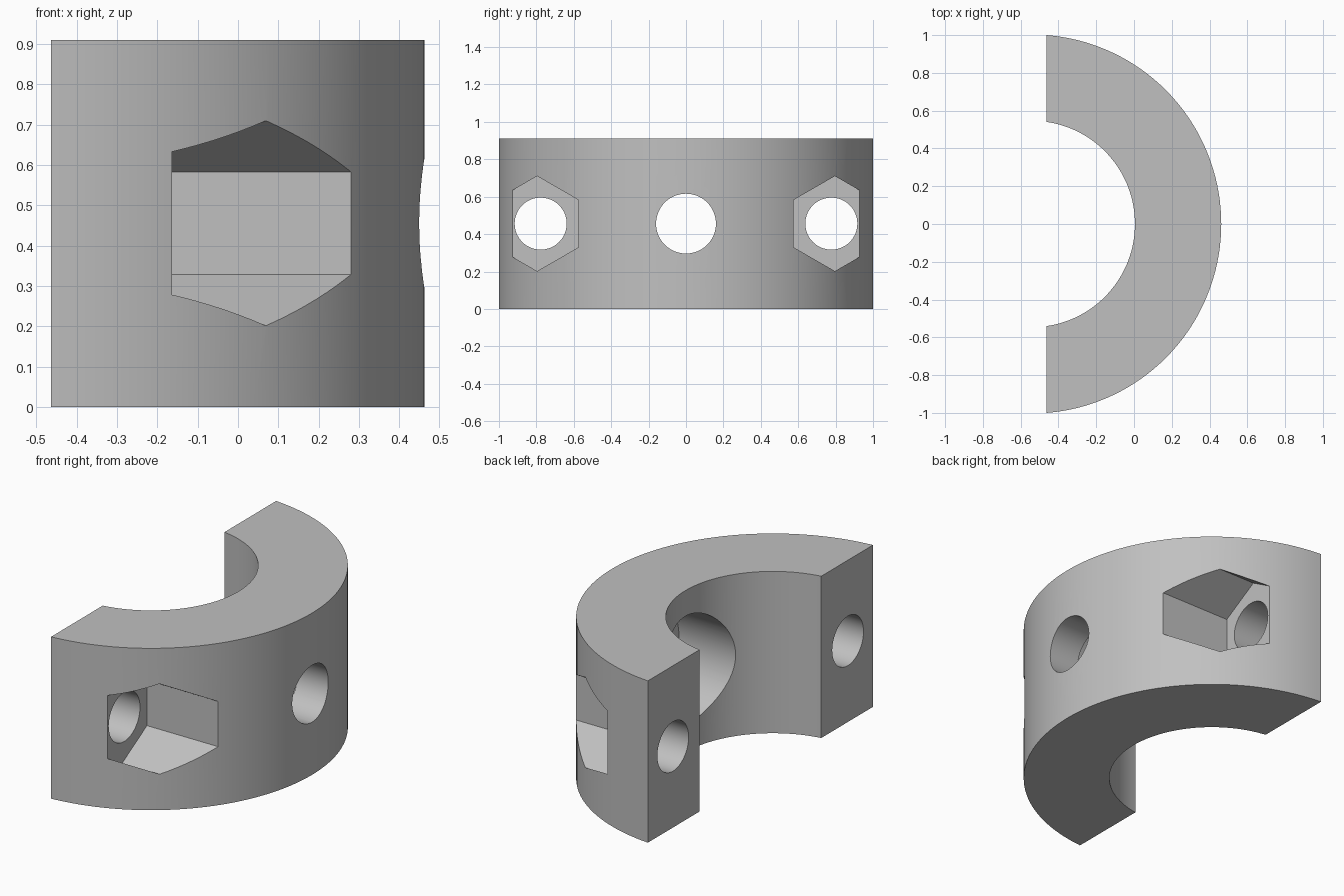
import bpy, bmesh
from math import acos, cos, sin, pi
from mathutils import Matrix

cube = bpy.data.objects.get("Cube")
if cube:
    bpy.data.objects.remove(cube, do_unlink=True)

HEIGHT, MID_Z = 0.91, 0.456
OUTER, INNER = 1.003, 0.546
CENTRE_X, CUT_X = -0.541, -0.463

grey = bpy.data.materials.new("plain grey")
grey.use_nodes = True
colour = (0.53, 0.53, 0.53, 1)
grey.diffuse_color = colour
grey.node_tree.nodes["Principled BSDF"].inputs["Base Color"].default_value = colour


def make_object(name, bm):
    bmesh.ops.recalc_face_normals(bm, faces=bm.faces)
    mesh = bpy.data.meshes.new(name)
    bm.to_mesh(mesh)
    bm.free()
    mesh.materials.append(grey)
    obj = bpy.data.objects.new(name, mesh)
    bpy.context.collection.objects.link(obj)
    return obj


def arc(radius, steps=72):
    """Arc about the ring axis, ending on the flat clamping plane."""
    end = acos((CUT_X - CENTRE_X) / radius)
    angles = [-end + 2 * end * i / steps for i in range(steps + 1)]
    return [(CENTRE_X + radius * cos(a), radius * sin(a), 0) for a in angles]


def cut(target, name, x0, x1, y, radius, sides):
    """Remove a prism lying along x, with one corner pointing up."""
    bm = bmesh.new()
    place = (Matrix.Translation(((x0 + x1) / 2, y, MID_Z))
             @ Matrix.Rotation(pi / 2, 4, 'Y') @ Matrix.Rotation(pi / 2, 4, 'Z'))
    bmesh.ops.create_cone(bm, cap_ends=True, segments=sides, radius1=radius,
                          radius2=radius, depth=x1 - x0, matrix=place)
    # Turn the prism so that a corner sits at the top
    top = max(bm.verts, key=lambda v: v.co.z).co
    if abs(top.y - y) > 0.01:
        bmesh.ops.rotate(bm, verts=bm.verts, cent=(0, y, MID_Z),
                         matrix=Matrix.Rotation(pi / sides, 3, 'X'))
    cutter = make_object(name, bm)
    cutter.hide_render = True
    mod = target.modifiers.new(name, 'BOOLEAN')
    mod.operation = 'DIFFERENCE'
    mod.solver = 'EXACT'
    mod.object = cutter
    bpy.ops.object.modifier_apply(modifier=name)
    bpy.data.objects.remove(cutter, do_unlink=True)


# Half ring body
bm = bmesh.new()
outline = arc(OUTER) + arc(INNER)[::-1]
face = bm.faces.new([bm.verts.new(p) for p in outline])
extruded = bmesh.ops.extrude_face_region(bm, geom=[face])["geom"]
bmesh.ops.translate(bm, vec=(0, 0, HEIGHT),
                    verts=[v for v in extruded if isinstance(v, bmesh.types.BMVert)])
clamp = make_object("half_ring_clamp", bm)
bpy.context.view_layer.objects.active = clamp
clamp.select_set(True)

# Hexagonal nut pockets and bolt holes at both ends
for side in (-1, 1):
    cut(clamp, "nut_pocket", -0.163, 0.8, side * 0.796, 0.254, 6)
    cut(clamp, "bolt_hole", -0.7, -0.1, side * 0.777, 0.139, 64)

# Central hole with a wide recess from the inside
cut(clamp, "centre_recess", -0.7, 0.26, 0, 0.31, 96)
cut(clamp, "centre_hole", 0.1, 0.8, 0, 0.16, 64)

bpy.ops.object.shade_smooth_by_angle(angle=pi / 6)
